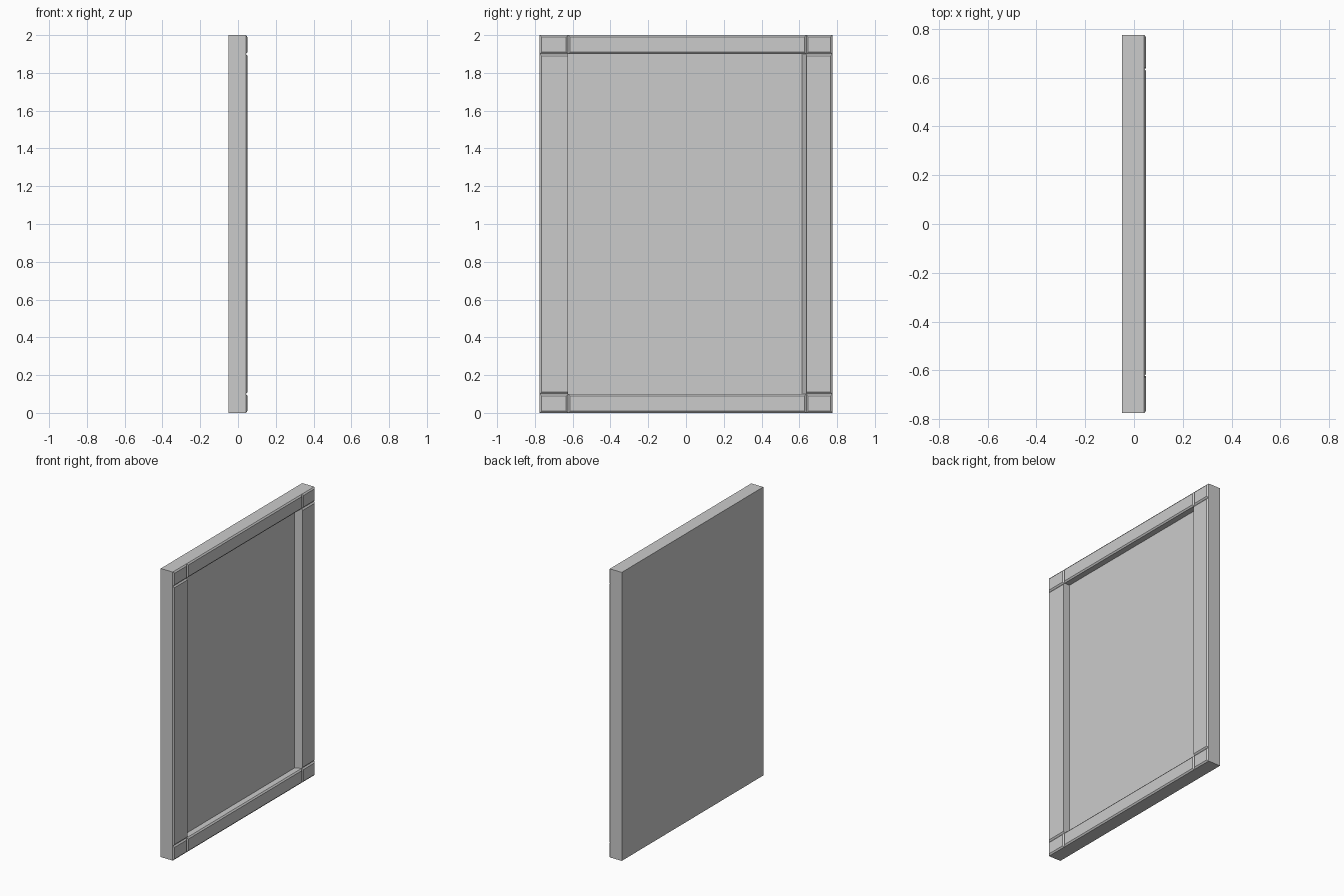
import bpy, bmesh

if "Cube" in bpy.data.objects:
    bpy.data.objects.remove(bpy.data.objects["Cube"])

BACK, FLOOR, FRONT = -0.05, 0.002, 0.05     # depth levels along x
BEV_W, BEV_D = 0.010, 0.008                 # chamfer width and depth
Y = [-0.775, -0.624, 0.637, 0.775]          # column seams
Z = [0.0, 0.1, 1.9, 2.0]                    # row seams


def loft(name, rings):
    """Closed solid through rectangles given as (x, y0, y1, z0, z1)."""
    bm = bmesh.new()
    loops = [[bm.verts.new((x, y, z)) for y, z in ((y0, z0), (y1, z0), (y1, z1), (y0, z1))]
             for x, y0, y1, z0, z1 in rings]
    for a, b in zip(loops, loops[1:]):
        for i in range(4):
            j = (i + 1) % 4
            bm.faces.new((a[i], a[j], b[j], b[i]))
    bm.faces.new(loops[0][::-1])
    bm.faces.new(loops[-1])
    bmesh.ops.recalc_face_normals(bm, faces=bm.faces)
    mesh = bpy.data.meshes.new(name)
    bm.to_mesh(mesh)
    bm.free()
    obj = bpy.data.objects.new(name, mesh)
    bpy.context.collection.objects.link(obj)
    return obj


# Backing board, whose front is the recessed panel
loft("back_panel", [(BACK, Y[0], Y[3], Z[0], Z[3]), (FLOOR, Y[0], Y[3], Z[0], Z[3])])

# Frame of corner blocks, rails and stiles, chamfered so the seams form V grooves
names = [["corner_lower_left", "bottom_rail", "corner_lower_right"],
         ["left_stile", None, "right_stile"],
         ["corner_upper_left", "top_rail", "corner_upper_right"]]
for r in range(3):
    for c in range(3):
        name = names[r][c]
        if not name:
            continue
        y0, y1, z0, z1 = Y[c], Y[c + 1], Z[r], Z[r + 1]
        # inner edges of the stiles stay square; the right one splays into the recess
        b0 = 0 if name == "right_stile" else BEV_W
        b1 = 0 if name == "left_stile" else BEV_W
        splay = 0.022 if name == "right_stile" else 0
        loft(name, [(FLOOR, y0 - splay, y1, z0, z1),
                    (FRONT - BEV_D, y0, y1, z0, z1),
                    (FRONT, y0 + b0, y1 - b1, z0 + BEV_W, z1 - BEV_W)])
